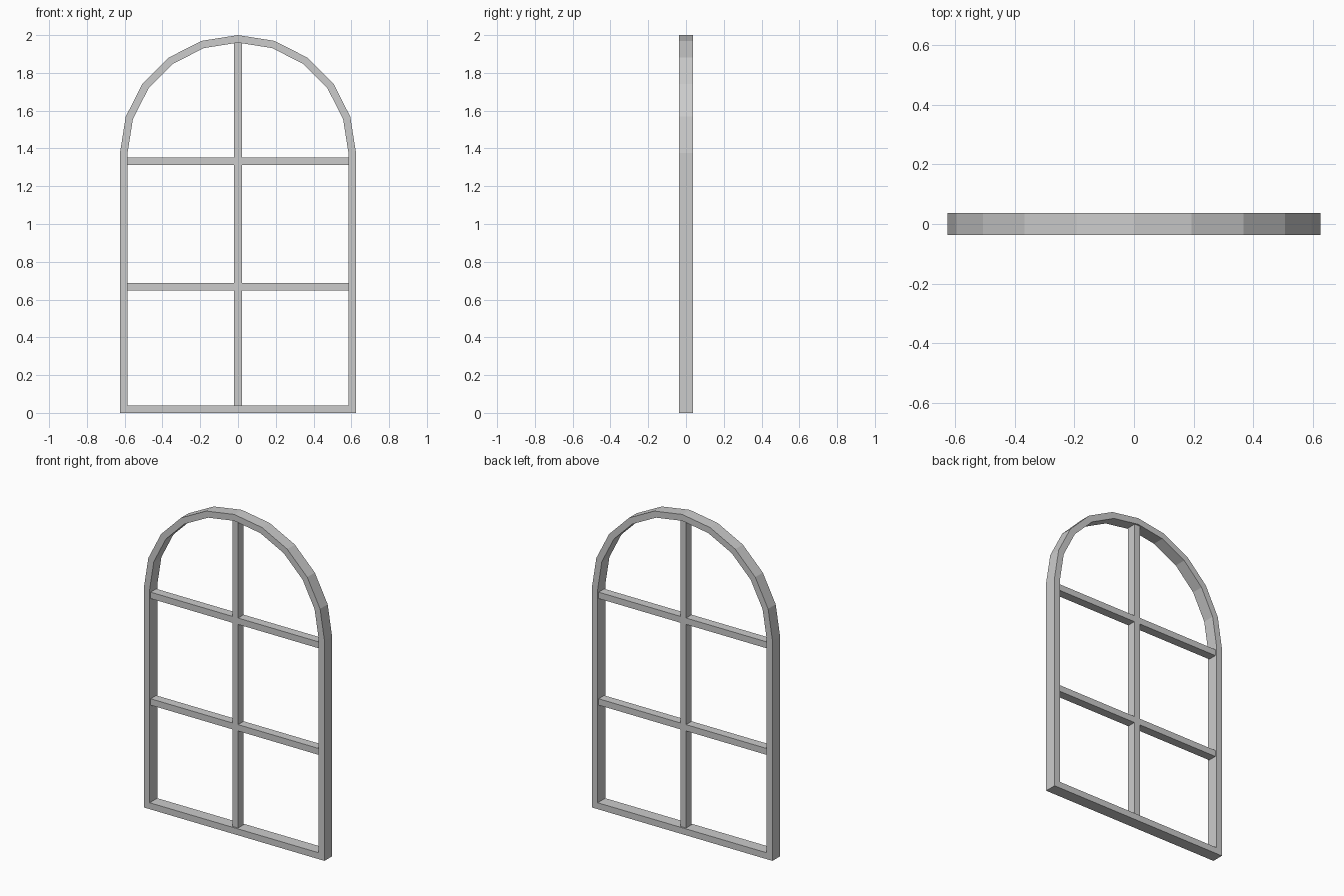
import bpy, bmesh, math

if "Cube" in bpy.data.objects:
    bpy.data.objects.remove(bpy.data.objects["Cube"])

RADIUS, SPRING, SEGMENTS = 0.625, 1.375, 10
WIDTH, FRAME_DEPTH, BAR_DEPTH = 0.04, 0.075, 0.055


def arch_outline(inset):
    """Bottom corners plus a faceted half-circle, inset from the outer edge."""
    r = RADIUS - inset
    points = [(-r, inset), (r, inset)]
    for i in range(SEGMENTS + 1):
        a = math.pi * i / SEGMENTS
        points.append((r * math.cos(a), SPRING + r * math.sin(a)))
    return points


def extruded_object(name, bm, depth):
    """Extrude the flat xz faces along y, centred on y = 0."""
    bmesh.ops.translate(bm, verts=bm.verts, vec=(0, -depth / 2, 0))
    result = bmesh.ops.extrude_face_region(bm, geom=bm.faces[:], use_keep_orig=True)
    moved = [v for v in result["geom"] if isinstance(v, bmesh.types.BMVert)]
    bmesh.ops.translate(bm, verts=moved, vec=(0, depth, 0))
    bmesh.ops.recalc_face_normals(bm, faces=bm.faces)
    mesh = bpy.data.meshes.new(name)
    bm.to_mesh(mesh)
    bm.free()
    obj = bpy.data.objects.new(name, mesh)
    bpy.context.collection.objects.link(obj)
    return obj


# Arched outer frame: a mitred ring between two outlines
bm = bmesh.new()
outer = [bm.verts.new((x, 0, z)) for x, z in arch_outline(0)]
inner = [bm.verts.new((x, 0, z)) for x, z in arch_outline(WIDTH)]
for i in range(len(outer)):
    j = (i + 1) % len(outer)
    bm.faces.new((outer[i], outer[j], inner[j], inner[i]))
extruded_object("arched_frame", bm, FRAME_DEPTH)

# Glazing bars: one upright and two crossbars joined flush as a lattice
h = WIDTH / 2
end = RADIUS - WIDTH + 0.003
xs = [-end, -h, h, end]
zs = [WIDTH - 0.003, 2 / 3 - h, 2 / 3 + h, 4 / 3 - h, 4 / 3 + h, 2 - WIDTH + 0.003]
bm = bmesh.new()
grid = [[bm.verts.new((x, 0, z)) for x in xs] for z in zs]
for row in range(len(zs) - 1):
    for col in range(len(xs) - 1):
        if col == 1 or row % 2 == 1:
            bm.faces.new((grid[row][col], grid[row][col + 1],
                          grid[row + 1][col + 1], grid[row + 1][col]))
bmesh.ops.delete(bm, geom=[v for v in bm.verts if not v.link_faces], context="VERTS")
extruded_object("glazing_bars", bm, BAR_DEPTH)
